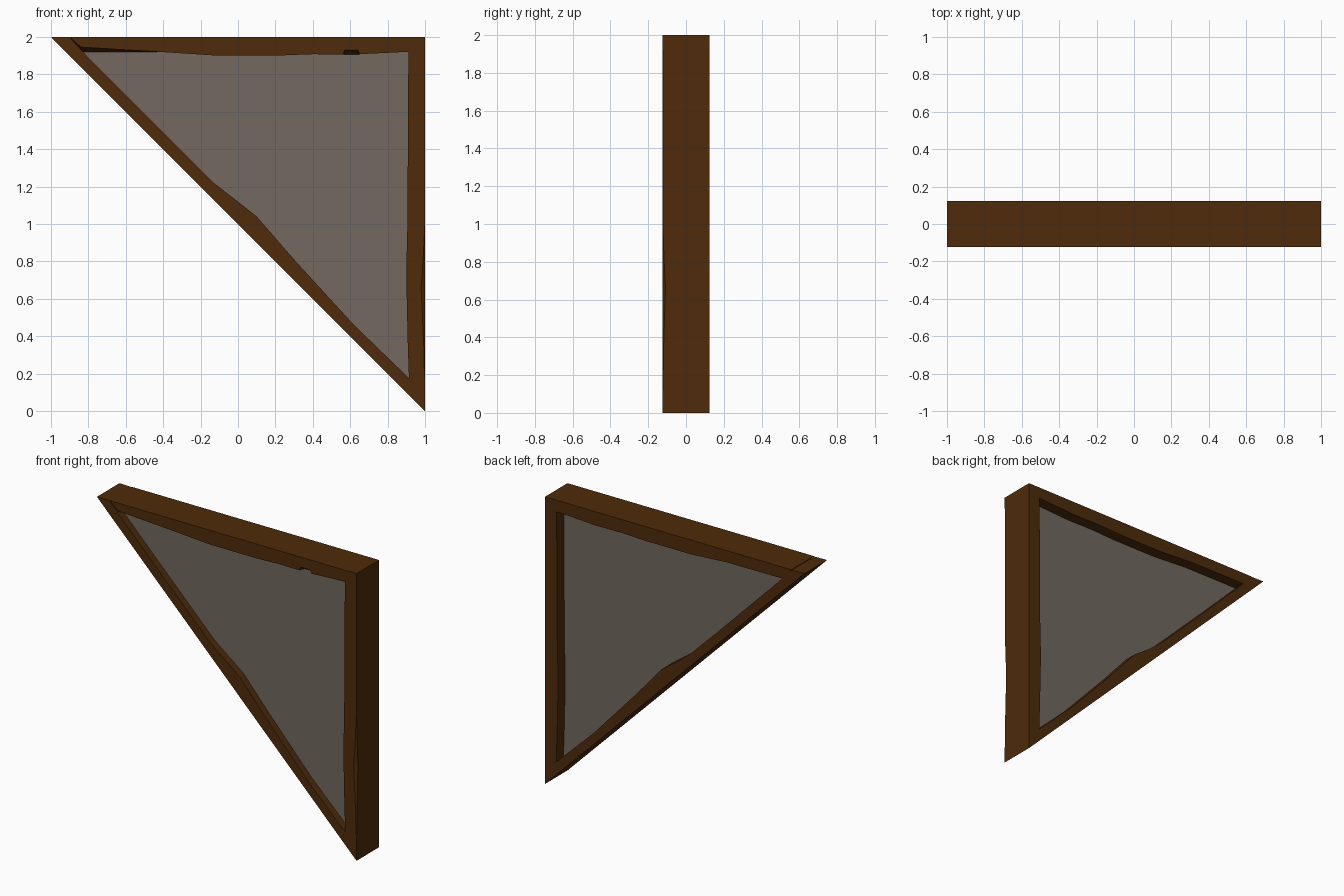
import bpy, bmesh

if "Cube" in bpy.data.objects:
    bpy.data.objects.remove(bpy.data.objects["Cube"])

D = 0.124  # half thickness of the timber


def material(name, colour):
    m = bpy.data.materials.new(name)
    m.diffuse_color = (*colour, 1)
    m.use_nodes = True
    m.node_tree.nodes["Principled BSDF"].inputs["Base Color"].default_value = m.diffuse_color
    return m


wood = material("dark brown wood", (0.077, 0.0245, 0.003))
plaster = material("grey plaster", (0.168, 0.140, 0.115))


def loft(name, sections, mat):
    """Join equal-length sections into a closed solid."""
    bm = bmesh.new()
    rings = [[bm.verts.new(p) for p in s] for s in sections]
    n = len(rings[0])
    for a, b in zip(rings, rings[1:]):
        for i in range(n):
            j = (i + 1) % n
            bm.faces.new((a[i], a[j], b[j], b[i]))
    bm.faces.new(rings[0])
    bm.faces.new(rings[-1])
    bmesh.ops.recalc_face_normals(bm, faces=bm.faces)
    me = bpy.data.meshes.new(name)
    bm.to_mesh(me)
    bm.free()
    me.materials.append(mat)
    ob = bpy.data.objects.new(name, me)
    bpy.context.collection.objects.link(ob)
    return ob


# Top beam: x, worn lower edge at front and behind it; mitred left end, small chip
top = [(-0.84, 1.945, 1.92), (-0.4, 1.918, 1.918), (-0.12, 1.90, 1.90),
       (0.22, 1.90, 1.90), (0.40, 1.907, 1.907), (0.56, 1.905, 1.905),
       (0.57, 1.93, 1.905), (0.64, 1.93, 1.905), (0.65, 1.907, 1.907),
       (0.91, 1.92, 1.92), (1.0, 1.92, 1.92)]
sections = [[(-0.9 if i == 0 else x, -D, 2), (x, -D, f), (x, -0.085, b),
             (x, D, b), (-0.9 if i == 0 else x, D, 2)]
            for i, (x, f, b) in enumerate(top)]
loft("top_beam", sections, wood)

# Right post: z, inner edge, size of the worn outer front corner
post = [(1.92, 0.91, 0.002), (1.0, 0.905, 0.002), (0.80, 0.90, 0.012),
        (0.66, 0.90, 0.022), (0.35, 0.907, 0.008), (0.18, 0.913, 0.004)]
sections = [[(x, -D, z), (1 - c, -D, z), (1, -D + 0.7 * c, z),
             (1, D, z), (x, D, z)] for z, x, c in post]
sections.append([(0.915, -D, 0.175), (0.998, -D, 0.09), (1, -D, 0.09),
                 (1, D, 0.09), (0.915, D, 0.175)])
loft("right_post", sections, wood)

# Diagonal brace: position along the outer edge, inner rise at front and back
brace = [(-0.80, 0.09, 0.09), (-0.40, 0.09, 0.085), (-0.13, 0.09, 0.085),
         (-0.02, 0.115, 0.105), (0.10, 0.14, 0.14), (0.30, 0.11, 0.11),
         (0.62, 0.08, 0.08), (0.91, 0.09, 0.09)]
sections = [[(-1, -D, 2), (-0.9, -D, 1.998), (-0.9, D, 1.998), (-1, D, 2)]]
sections += [[(x, -D, 1 - x), (x, -D, 1 - x + f),
              (x, D, 1 - x + b), (x, D, 1 - x)] for x, f, b in brace]
sections.append([(1, -D, 0), (1, -D, 0.09), (1, D, 0.09), (1, D, 0)])
loft("diagonal_brace", sections, wood)

# Infill panel set back inside the frame
outline = [(-0.86, 1.93), (0.92, 1.93), (0.92, 0.15)]
loft("infill_panel", [[(x, y, z) for x, z in outline] for y in (-0.075, 0.045)], plaster)
